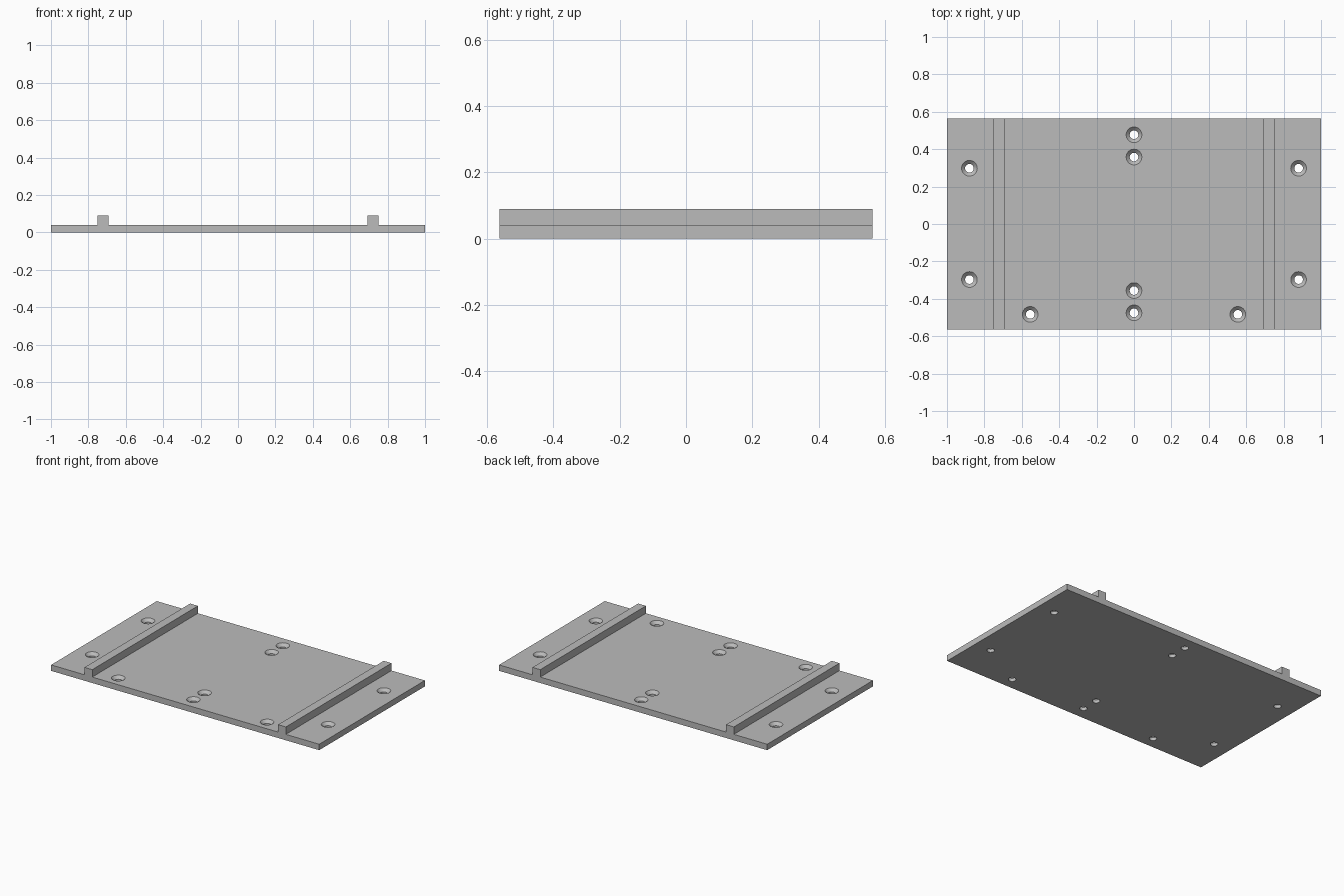
import bpy
import bmesh
from mathutils import Matrix

if "Cube" in bpy.data.objects:
    bpy.data.objects.remove(bpy.data.objects["Cube"], do_unlink=True)

HALF_X, HALF_Y = 1.0, 0.563
PLATE_Z, RIB_Z = 0.04, 0.09
RIB_IN, RIB_OUT = 0.693, 0.751
HOLE_R, SINK_R, SINK_Z = 0.023, 0.042, 0.021


def new_object(name, bm):
    bmesh.ops.recalc_face_normals(bm, faces=bm.faces)
    mesh = bpy.data.meshes.new(name)
    bm.to_mesh(mesh)
    bm.free()
    obj = bpy.data.objects.new(name, mesh)
    bpy.context.collection.objects.link(obj)
    return obj


# Plate with two ribs: mirrored cross-section extruded front to back
half = [(HALF_X, 0), (HALF_X, PLATE_Z), (RIB_OUT, PLATE_Z), (RIB_OUT, RIB_Z),
        (RIB_IN, RIB_Z), (RIB_IN, PLATE_Z)]
profile = half + [(-x, z) for x, z in reversed(half)]
bm = bmesh.new()
section = bm.faces.new([bm.verts.new((x, -HALF_Y, z)) for x, z in profile])
extruded = bmesh.ops.extrude_face_region(bm, geom=[section])["geom"]
bmesh.ops.translate(bm, vec=(0, 2 * HALF_Y, 0),
                    verts=[v for v in extruded if isinstance(v, bmesh.types.BMVert)])
plate = new_object("mounting_plate", bm)

# Countersunk hole cutters: a revolved screw shape at each position
holes = [(side * x, y) for side in (-1, 1)
         for x, y in ((0.88, 0.298), (0.88, -0.297), (0.555, -0.483))]
holes += [(0, y) for y in (0.477, 0.358, -0.356, -0.475)]
screw = [(0, -0.02), (HOLE_R, -0.02), (HOLE_R, SINK_Z), (SINK_R, PLATE_Z),
         (SINK_R, RIB_Z), (0, RIB_Z)]
bm = bmesh.new()
for hx, hy in holes:
    verts = [bm.verts.new((hx + r, hy, z)) for r, z in screw]
    edges = [bm.edges.new(pair) for pair in zip(verts, verts[1:])]
    bmesh.ops.spin(bm, geom=verts + edges, cent=(hx, hy, 0), axis=(0, 0, 1),
                   angle=6.283185307, steps=32, use_merge=False)
bmesh.ops.remove_doubles(bm, verts=bm.verts, dist=0.0005)
cutter = new_object("hole_cutter", bm)
cutter.hide_render = True

# Drill the holes
bpy.ops.object.select_all(action="DESELECT")
plate.select_set(True)
bpy.context.view_layer.objects.active = plate
drill = plate.modifiers.new("screw_holes", "BOOLEAN")
drill.operation = "DIFFERENCE"
drill.solver = "EXACT"
drill.object = cutter
bpy.ops.object.modifier_apply(modifier=drill.name)
bpy.data.objects.remove(cutter, do_unlink=True)

# Single grey finish
grey = bpy.data.materials.new("plain_grey")
grey.use_nodes = True
colour = (0.5, 0.5, 0.5, 1)
grey.diffuse_color = colour
grey.node_tree.nodes["Principled BSDF"].inputs["Base Color"].default_value = colour
plate.data.materials.clear()
plate.data.materials.append(grey)
for face in plate.data.polygons:
    face.material_index = 0
bpy.ops.object.shade_smooth_by_angle(angle=0.5)
